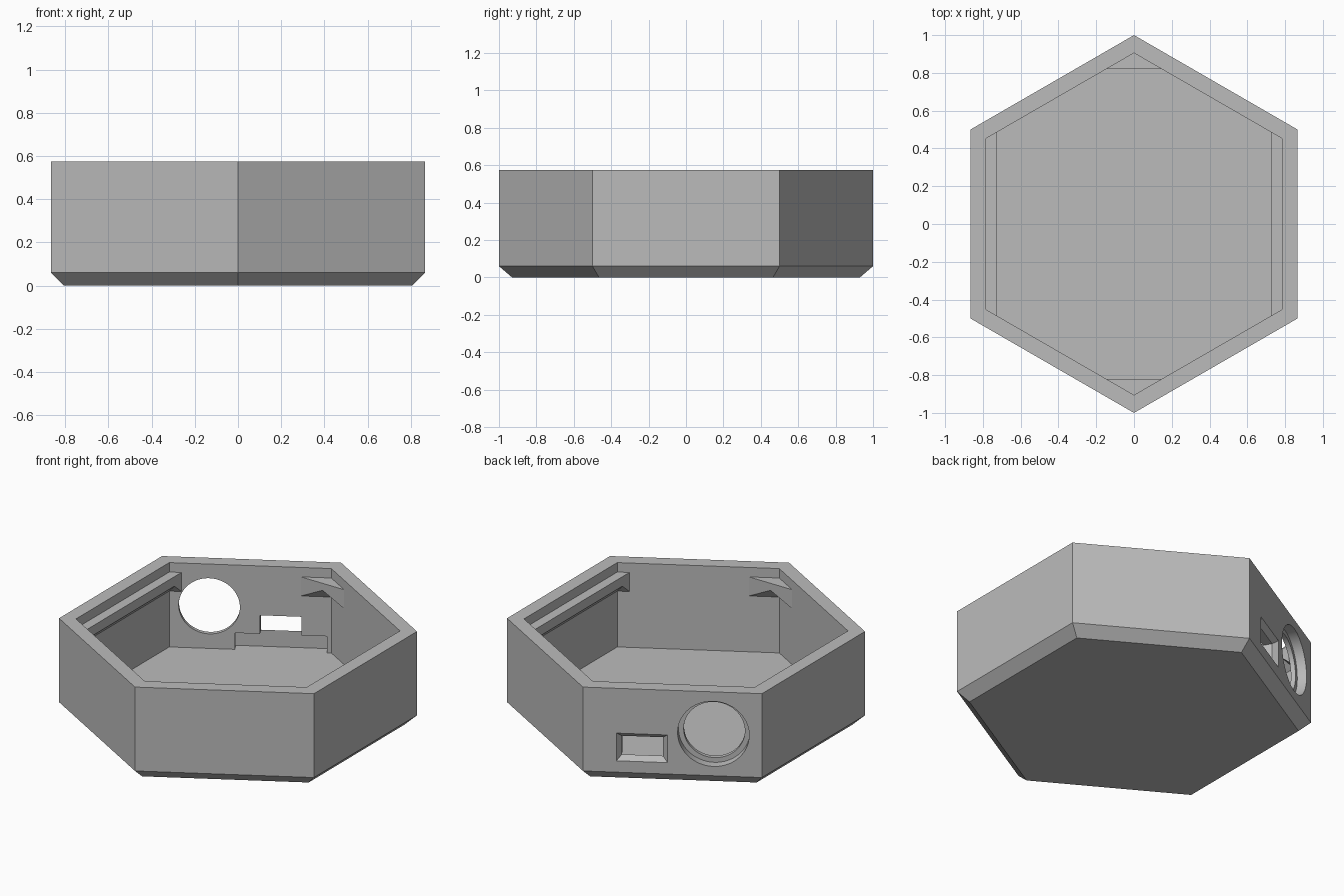
import bpy
import bmesh
from math import sin, cos, pi, radians
from mathutils import Vector, Matrix

cube = bpy.data.objects.get("Cube")
if cube:
    bpy.data.objects.remove(cube, do_unlink=True)

grey = bpy.data.materials.new("plain grey")
grey.use_nodes = True
colour = (0.5, 0.5, 0.5, 1)
grey.diffuse_color = colour
grey.node_tree.nodes["Principled BSDF"].inputs["Base Color"].default_value = colour


def ngon(radius, level, sides=6, centre=(0, 0)):
    """Ring of points with one corner on the second axis."""
    return [Vector((centre[0] + radius * sin(2 * pi * i / sides),
                    centre[1] + radius * cos(2 * pi * i / sides), level))
            for i in range(sides)]


def rect(half_w, half_h, level, centre=(0, 0)):
    return [Vector((centre[0] + a * half_w, centre[1] + b * half_h, level))
            for a, b in ((-1, -1), (1, -1), (1, 1), (-1, 1))]


def loft(name, rings, matrix=Matrix()):
    """Closed solid through a stack of matching rings."""
    bm = bmesh.new()
    loops = [[bm.verts.new(matrix @ p) for p in ring] for ring in rings]
    for low, high in zip(loops, loops[1:]):
        for i in range(len(low)):
            j = (i + 1) % len(low)
            bm.faces.new((low[i], low[j], high[j], high[i]))
    bm.faces.new(loops[0])
    bm.faces.new(loops[-1])
    bmesh.ops.recalc_face_normals(bm, faces=bm.faces)
    mesh = bpy.data.meshes.new(name)
    bm.to_mesh(mesh)
    bm.free()
    mesh.materials.append(grey)
    obj = bpy.data.objects.new(name, mesh)
    bpy.context.collection.objects.link(obj)
    return obj


def cut(obj, cutters):
    """Subtract the cutters, keep the result and discard the cutters."""
    for cutter in cutters:
        cutter.hide_render = True
        mod = obj.modifiers.new("cut", 'BOOLEAN')
        mod.operation = 'DIFFERENCE'
        mod.solver = 'EXACT'
        mod.object = cutter
    bpy.context.view_layer.update()
    graph = bpy.context.evaluated_depsgraph_get()
    mesh = bpy.data.meshes.new_from_object(obj.evaluated_get(graph))
    obj.modifiers.clear()
    obj.data = mesh
    for cutter in cutters:
        bpy.data.objects.remove(cutter, do_unlink=True)


HEIGHT, FLOOR, INNER = 0.575, 0.057, 0.905

# Frame of the back right wall: along the wall, up, outward
outward = Vector((-sin(radians(30)), cos(radians(30)), 0))
along = Vector((cos(radians(30)), sin(radians(30)), 0))
wall = Matrix((along, (0, 0, 1), outward)).transposed().to_4x4()

# Hexagonal tray with a chamfered foot
case = loft("case", [ngon(0.93, 0), ngon(1, 0.06), ngon(1, HEIGHT)])
cavity = loft("cavity_cutter", [ngon(INNER, FLOOR), ngon(INNER, 0.7)])

# Round port with a counterbore
port = (-0.229, 0.317)
round_hole = loft("round_hole_cutter", [
    ngon(0.171, 0.7, 64, port), ngon(0.171, 0.811, 64, port),
    ngon(0.2, 0.811, 64, port), ngon(0.2, 0.95, 64, port)], wall)

# Slot with a flared mouth
slot = (0.17, 0.215)
slot_hole = loft("slot_cutter", [
    rect(0.115, 0.057, 0.74, slot), rect(0.115, 0.057, 0.838, slot),
    rect(0.143, 0.085, 0.866, slot), rect(0.143, 0.085, 0.9, slot)], wall)

# Shallow recess in the wall below the slot
middle, half = (0.172, (FLOOR + 0.158) / 2), (0.158 - FLOOR) / 2
recess = loft("recess_cutter", [rect(0.258, half, 0.774, middle),
                                rect(0.258, half, 0.838, middle)], wall)
cut(case, [cavity, round_hole, slot_hole, recess])

# Support ledges: sloped ring, left only outside a rectangle
LOW, TOP = 0.4, 0.517
taper = (TOP - LOW) / cos(radians(30))
ledges = loft("support_ledges", [ngon(INNER + 0.002, LOW), ngon(INNER + 0.002, TOP)])
slope = loft("slope_cutter", [ngon(INNER + 0.1, LOW - 0.1 * cos(radians(30))),
                              ngon(INNER - taper, TOP)])
opening = loft("opening_cutter", [rect(0.725, 0.82, 0.3), rect(0.725, 0.82, 0.6)])
cut(ledges, [slope, opening])

# Crisp edges, smooth bore
bpy.ops.object.select_all(action='DESELECT')
for obj in (case, ledges):
    obj.select_set(True)
bpy.context.view_layer.objects.active = case
bpy.ops.object.shade_smooth_by_angle(angle=radians(20))
